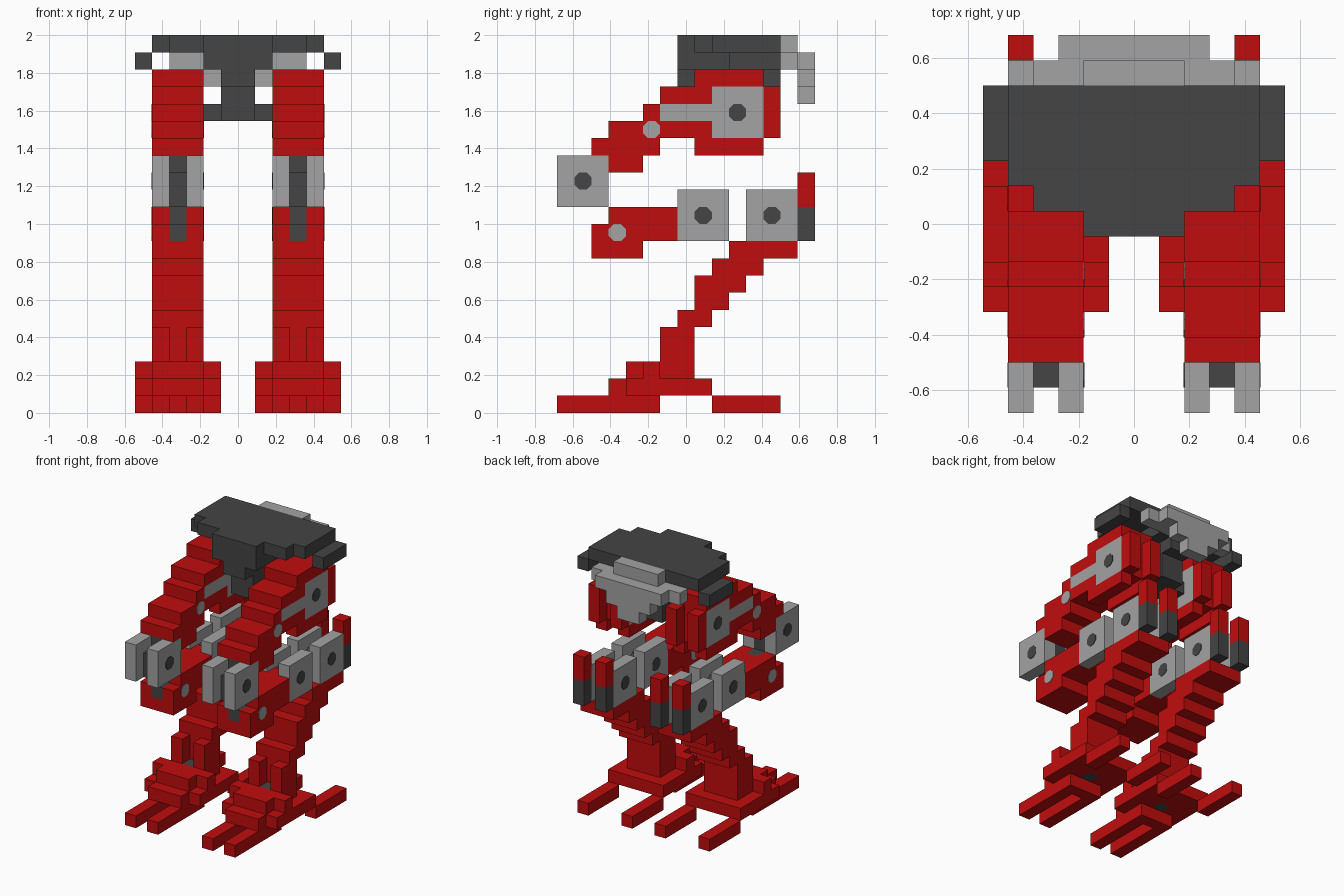
import bpy, bmesh, math
from mathutils import Matrix

U = 2 / 22          # size of one block
MID = 7.5           # block rows from the front edge to the centre

cube = bpy.data.objects.get("Cube")
if cube:
    bpy.data.objects.remove(cube, do_unlink=True)


def material(name, rgb):
    m = bpy.data.materials.new(name)
    m.use_nodes = True
    m.diffuse_color = (*rgb, 1)
    m.node_tree.nodes["Principled BSDF"].inputs["Base Color"].default_value = (*rgb, 1)
    return m


RED = material("red", (0.53, 0.004, 0.004))
DARK = material("dark grey", (0.058, 0.058, 0.058))
GREY = material("light grey", (0.366, 0.366, 0.366))


def finish(name, bm, mat, mirror):
    me = bpy.data.meshes.new(name)
    bmesh.ops.recalc_face_normals(bm, faces=bm.faces)
    bm.to_mesh(me)
    bm.free()
    me.materials.append(mat)
    ob = bpy.data.objects.new(name, me)
    bpy.context.collection.objects.link(ob)
    if mirror:
        mod = ob.modifiers.new("mirror", 'MIRROR')
        mod.use_mirror_merge = False
    return ob


def cells(*boxes):
    """Set of unit blocks filling boxes given as (x0, x1, y0, y1, z0, z1)."""
    return {(x, y, z) for a, b, c, d, e, f in boxes
            for x in range(a, b) for y in range(c, d) for z in range(e, f)}


def part(name, mat, filled, mirror=True):
    """Skin a set of blocks, keeping only the exposed faces."""
    bm = bmesh.new()
    verts = {}

    def vert(p):
        if p not in verts:
            verts[p] = bm.verts.new((p[0] * U, (p[1] - MID) * U, p[2] * U))
        return verts[p]

    for c in sorted(filled):
        for axis in range(3):
            for side in (0, 1):
                n = list(c)
                n[axis] += 2 * side - 1
                if tuple(n) in filled:
                    continue
                a, b = (axis + 1) % 3, (axis + 2) % 3
                loop = []
                for da, db in ((0, 0), (1, 0), (1, 1), (0, 1)):
                    p = list(c)
                    p[axis] += side
                    p[a] += da
                    p[b] += db
                    loop.append(vert(tuple(p)))
                bm.faces.new(loop if side else loop[::-1])
    return finish(name, bm, mat, mirror)


def pin(name, mat, y, z):
    """Eight-sided pin running across the leg through block (y, z)."""
    bm = bmesh.new()
    r = 0.5 * U / math.cos(math.pi / 8)
    turn = (Matrix.Translation((3.5 * U, (y + 0.5 - MID) * U, (z + 0.5) * U))
            @ Matrix.Rotation(math.pi / 2, 4, 'Y') @ Matrix.Rotation(math.pi / 8, 4, 'Z'))
    bmesh.ops.create_cone(bm, cap_ends=True, segments=8, radius1=r, radius2=r,
                          depth=3 * U + 0.006, matrix=turn)
    return finish(name, bm, mat, True)


def pair(y0, y1, z0, z1):
    """The same slab on the inner and outer side of a leg."""
    return (2, 3, y0, y1, z0, z1), (4, 5, y0, y1, z0, z1)


# Feet: front toes, spread heels, stepped instep and dark ankle core
ankle = cells((3, 4, 6, 7, 1, 3))
part("ankle_core", DARK, ankle)
part("foot", RED, cells(
    *pair(0, 6, 0, 1), (3, 4, 5, 6, 0, 1),
    (1, 2, 9, 13, 0, 1), (5, 6, 9, 13, 0, 1),
    (2, 5, 3, 9, 1, 2), (1, 2, 4, 9, 1, 2), (5, 6, 4, 9, 1, 2),
    (2, 5, 4, 6, 2, 3), (1, 2, 5, 6, 2, 3), (5, 6, 5, 6, 2, 3),
    (2, 5, 6, 8, 2, 3)) - ankle)

# Shin: twin posts, then a staircase leaning back
part("shin", RED, cells(
    *pair(6, 8, 3, 5), (3, 4, 7, 8, 3, 5),
    (2, 5, 7, 9, 5, 6), (2, 5, 8, 10, 6, 7), (2, 5, 8, 11, 7, 8),
    (2, 5, 9, 12, 8, 9), (2, 5, 10, 14, 9, 10)))

# Joint plates with dark hubs
for name, y, z in (("rear_joint", 11, 10), ("middle_joint", 7, 10), ("knee_joint", 0, 12)):
    part(name + "_plates", GREY, cells(*pair(y, y + 3, z, z + 3)))
    pin(name + "_hub", DARK, y + 1, z + 1)

# Upright fins behind the rear joint
part("fin_base", DARK, cells(*pair(14, 15, 10, 12)))
part("fin_tip", RED, cells(*pair(14, 15, 12, 14)))

# Lower arm with dark front inlay, and the knee strut above it
inlay = cells((3, 4, 2, 3, 10, 11), (3, 4, 3, 4, 11, 12))
part("lower_arm_inlay", DARK, inlay)
part("lower_arm", RED, cells((2, 5, 2, 5, 9, 11), (2, 5, 3, 7, 10, 12),
                             (3, 4, 7, 8, 10, 12)) - inlay)
pin("lower_arm_pin", GREY, 3, 10)
part("knee_strut", DARK, cells((3, 4, 1, 3, 12, 14), (3, 4, 2, 3, 14, 15)))

# Thigh with grey side plates let into both sides
side_plate = cells(*pair(9, 12, 16, 19), *pair(6, 9, 17, 18))
part("thigh_side_plate", GREY, side_plate)
part("thigh", RED, cells(
    (2, 5, 3, 5, 14, 15), (2, 5, 2, 6, 15, 16), (2, 5, 3, 12, 16, 17),
    (2, 5, 5, 12, 17, 18), (2, 5, 6, 12, 18, 19), (2, 5, 8, 12, 19, 20),
    *pair(8, 12, 15, 16), *pair(12, 13, 16, 19)) - side_plate)
pin("thigh_pin", GREY, 5, 16)
pin("hip_hub", DARK, 10, 17)

# Body: wide top deck, keel and hip axle
part("top_deck", DARK, cells((-2, 2, 7, 13, 21, 22), (-4, 4, 8, 13, 21, 22),
                             (-5, 5, 9, 13, 21, 22)), False)
part("keel", DARK, cells((-2, 2, 7, 13, 20, 21), (-1, 1, 7, 13, 19, 20),
                         (-1, 1, 8, 12, 17, 19), (-2, 2, 10, 11, 17, 18)), False)
part("side_block", DARK, cells((5, 6, 10, 13, 20, 21)))

# Tapered grey tail panel
part("tail_panel", GREY, cells(
    (-2, 2, 13, 14, 21, 22), (-4, 4, 13, 14, 20, 21), (-3, 3, 14, 15, 20, 21),
    (-2, 2, 14, 15, 19, 20), (-1, 1, 14, 15, 18, 19)), False)
